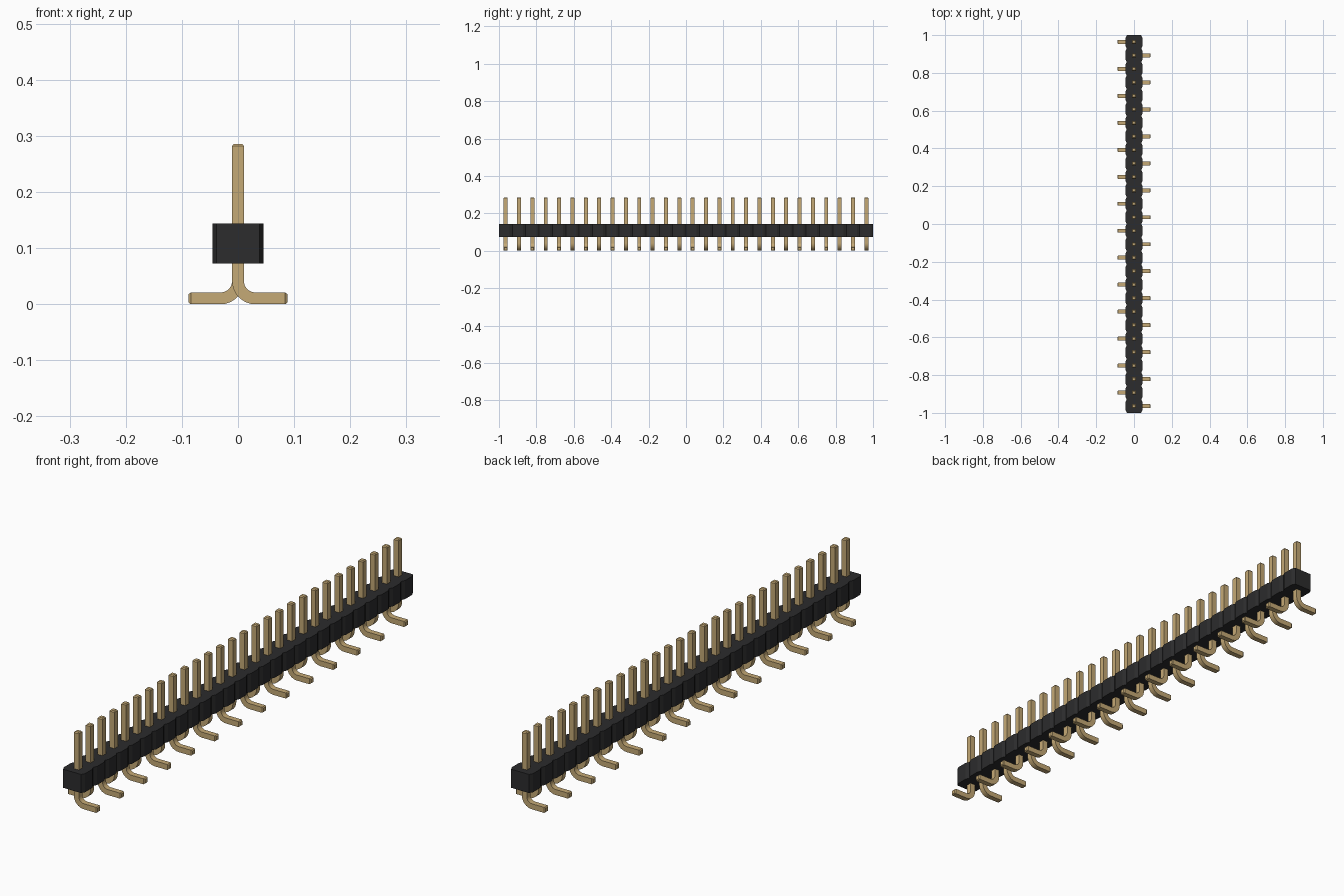
import bpy, bmesh, math
from mathutils import Vector

cube = bpy.data.objects.get("Cube")
if cube:
    bpy.data.objects.remove(cube)

COUNT = 28
PITCH = 2 / COUNT
HALF = 0.0105          # half thickness of a pin


def material(name, rgb):
    m = bpy.data.materials.new(name)
    m.use_nodes = True
    m.diffuse_color = (*rgb, 1)
    m.node_tree.nodes["Principled BSDF"].inputs["Base Color"].default_value = (*rgb, 1)
    return m


black = material("black plastic", (0.025, 0.025, 0.026))
gold = material("gold metal", (0.56, 0.40, 0.18))


def finish(bm, name, mat):
    bmesh.ops.recalc_face_normals(bm, faces=bm.faces)
    mesh = bpy.data.meshes.new(name)
    bm.to_mesh(mesh)
    bm.free()
    mesh.materials.append(mat)
    obj = bpy.data.objects.new(name, mesh)
    bpy.context.collection.objects.link(obj)
    return obj


# Housing: chamfered cells in a row, extruded upward
def make_housing():
    wide, narrow, cut, low, high = 0.045, 0.038, 0.014, 0.073, 0.144
    side = []
    for i in range(COUNT):
        y = -1 + i * PITCH
        side += [(narrow, y), (wide, y + cut), (wide, y + PITCH - cut)]
    side.append((narrow, 1))
    outline = side + [(-x, y) for x, y in reversed(side)]
    bm = bmesh.new()
    base = bm.faces.new([bm.verts.new((x, y, low)) for x, y in outline])
    top = bmesh.ops.extrude_face_region(bm, geom=[base])
    verts = [g for g in top["geom"] if isinstance(g, bmesh.types.BMVert)]
    bmesh.ops.translate(bm, verts=verts, vec=(0, 0, high - low))
    return finish(bm, "housing", black)


# Pin: square section swept down, round the bend and out along the foot
def make_pin_mesh():
    bend, steps, tip, taper = 0.031, 8, 0.004, 0.7
    top, reach = 0.286, 0.088
    centre_z = HALF + bend
    up, out = Vector((1, 0, 0)), Vector((0, 0, 1))
    stations = [(Vector((0, 0, top)), up, taper), (Vector((0, 0, top - tip)), up, 1)]
    for k in range(steps + 1):
        a = math.pi / 2 * k / steps
        spot = Vector((bend - bend * math.cos(a), 0, centre_z - bend * math.sin(a)))
        stations.append((spot, Vector((math.cos(a), 0, math.sin(a))), 1))
    stations += [(Vector((reach - tip, 0, HALF)), out, 1), (Vector((reach, 0, HALF)), out, taper)]

    bm = bmesh.new()
    rings = []
    for spot, across, scale in stations:
        h = HALF * scale
        rings.append([bm.verts.new(spot + across * h * s + Vector((0, h * t, 0)))
                      for s, t in ((-1, -1), (1, -1), (1, 1), (-1, 1))])
    for a, b in zip(rings, rings[1:]):
        for i in range(4):
            j = (i + 1) % 4
            bm.faces.new((a[i], a[j], b[j], b[i]))
    bm.faces.new(rings[0])
    bm.faces.new(rings[-1])
    return finish(bm, "pin_1", gold)


make_housing()
first = make_pin_mesh()
bpy.ops.object.select_all(action="DESELECT")
first.select_set(True)
bpy.context.view_layer.objects.active = first
bpy.ops.object.shade_smooth_by_angle(angle=math.radians(25))

# Row of pins with feet on alternating sides
for i in range(COUNT):
    pin = first
    if i:
        pin = first.copy()
        pin.name = f"pin_{i + 1}"
        bpy.context.collection.objects.link(pin)
    pin.location.y = -1 + (i + 0.5) * PITCH
    pin.rotation_euler.z = math.pi * (i % 2)
